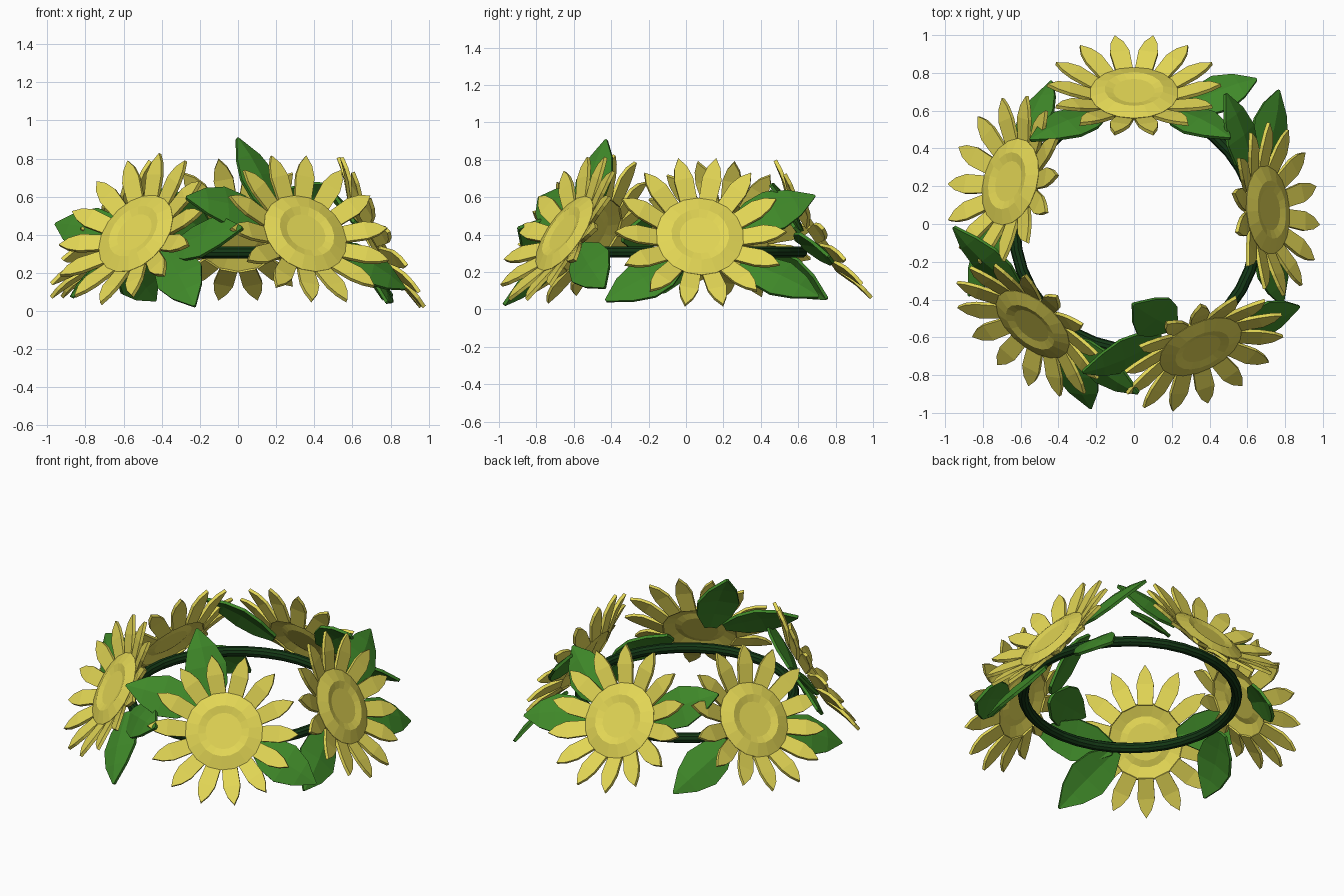
import bpy, bmesh
from math import sin, cos, pi, radians
from mathutils import Vector, Matrix

if "Cube" in bpy.data.objects:
    bpy.data.objects.remove(bpy.data.objects["Cube"])


def material(name, rgb):
    m = bpy.data.materials.new(name)
    m.diffuse_color = (*rgb, 1)
    m.use_nodes = True
    m.node_tree.nodes["Principled BSDF"].inputs["Base Color"].default_value = m.diffuse_color
    return m


YELLOW = material("petal_yellow", (0.76, 0.67, 0.09))
GREEN = material("leaf_green", (0.05, 0.25, 0.022))
DARK = material("stem_green", (0.007, 0.04, 0.008))


def make_object(name, bm, mat, thickness):
    mesh = bpy.data.meshes.new(name)
    bm.to_mesh(mesh)
    bm.free()
    mesh.materials.append(mat)
    ob = bpy.data.objects.new(name, mesh)
    bpy.context.collection.objects.link(ob)
    mod = ob.modifiers.new("thickness", 'SOLIDIFY')
    mod.thickness = thickness
    mod.offset = -1
    return ob


def outward(azimuth, elevation):
    a, e = radians(azimuth), radians(elevation)
    return Vector((cos(a) * cos(e), sin(a) * cos(e), sin(e)))


def flower(name, center, azimuth, elevation, roll=0, petals=14, sides=18):
    bm = bmesh.new()
    # stepped, slightly raised round centre
    rings = []
    for r, z in ((0.11, 0.006), (0.155, 0.018), (0.235, -0.006)):
        rings.append([bm.verts.new((r * cos(2 * pi * i / sides), r * sin(2 * pi * i / sides), z))
                      for i in range(sides)])
    bm.faces.new(rings[0])
    for inner, outer in zip(rings, rings[1:]):
        for i in range(sides):
            j = (i + 1) % sides
            bm.faces.new((inner[i], outer[i], outer[j], inner[j]))
    # pointed petals, cupped forward around the centre
    for k in range(petals):
        rot = Matrix.Rotation(2 * pi * (k + 0.5) / petals, 3, 'Z')
        pts = [(0.215, -0.046, -0.014), (0.34, -0.052, 0.03), (0.405, -0.034, 0.045), (0.458, 0, 0.052),
               (0.405, 0.034, 0.045), (0.34, 0.052, 0.03), (0.215, 0.046, -0.014)]
        v = [bm.verts.new(rot @ Vector(p)) for p in pts]
        bm.faces.new((v[0], v[1], v[5], v[6]))
        bm.faces.new(v[1:6])
    ob = make_object(name, bm, YELLOW, 0.02)
    # local x points up the slope so petal pairs straddle it
    n = outward(azimuth, elevation)
    up = (Vector((0, 0, 1)) - n * n.z).normalized()
    m = Matrix((up, n.cross(up), n)).transposed().to_4x4()
    m.translation = center
    ob.matrix_world = m @ Matrix.Rotation(radians(roll), 4, 'Z')


def leaf(name, base, tip, azimuth, elevation=40, half_width=0.13):
    base, tip = Vector(base), Vector(tip)
    d = tip - base
    side = outward(azimuth, elevation).cross(d).normalized()
    n = d.normalized().cross(side)
    bm = bmesh.new()
    rows = []
    for t, w, lift in ((0, 0.3, 0), (0.25, 0.85, 0.015), (0.5, 1, 0.025), (0.75, 0.68, 0.02), (1, 0.05, 0)):
        mid = base + d * t + n * lift
        edge = side * (w * half_width)
        rows.append([bm.verts.new(mid - edge - n * 0.02 * w), bm.verts.new(mid),
                     bm.verts.new(mid + edge - n * 0.02 * w)])
    for a, b in zip(rows, rows[1:]):
        for i in (0, 1):
            bm.faces.new((a[i], b[i], b[i + 1], a[i + 1]))
    make_object(name, bm, GREEN, 0.018)


# wreath hoop
bpy.ops.mesh.primitive_torus_add(major_segments=36, minor_segments=10, major_radius=0.642,
                                 minor_radius=0.032, location=(0.01, -0.025, 0.307))
hoop = bpy.context.object
hoop.name = "hoop"
hoop.data.materials.append(DARK)

# blossoms
flower("flower_back", (0, 0.70, 0.405), 90, 35)
flower("flower_right", (0.715, 0.075, 0.393), 5, 29)
flower("flower_front_right", (0.355, -0.655, 0.41), -63, 32)
flower("flower_front_left", (-0.54, -0.535, 0.41), -131, 31, roll=12.86)
flower("flower_left", (-0.66, 0.225, 0.405), 164, 37)

# leaves: base, tip, facing azimuth (and elevation)
leaves = [
    ((0.27, 0.62, 0.36), (0.65, 0.77, 0.29), 75),
    ((0.18, 0.62, 0.45), (0.51, 0.46, 0.67), 75),
    ((-0.15, 0.61, 0.42), (-0.55, 0.45, 0.63), 105),
    ((0.64, 0.25, 0.45), (0.49, 0.69, 0.61), 15),
    ((0.68, 0.30, 0.26), (0.77, 0.71, 0.07), 15),
    ((0.68, -0.02, 0.26), (0.79, -0.43, 0.05), 0),
    ((0.52, -0.58, 0.34), (0.88, -0.44, 0.12), -55),
    ((0.21, -0.55, 0.50), (0.0, -0.43, 0.91), -52, 52),
    ((0.15, -0.61, 0.50), (-0.27, -0.79, 0.60), -75),
    ((-0.36, -0.62, 0.33), (0.02, -0.90, 0.44), -110),
    ((-0.38, -0.62, 0.33), (-0.23, -0.98, 0.03), -120),
    ((-0.62, -0.34, 0.40), (-0.96, -0.02, 0.46), -160, 32),
    ((-0.68, 0.02, 0.28), (-0.88, -0.38, 0.08), 172),
    ((-0.60, 0.40, 0.30), (-0.44, 0.76, 0.06), 155),
]
for i, args in enumerate(leaves):
    leaf(f"leaf_{i + 1}", *args)
